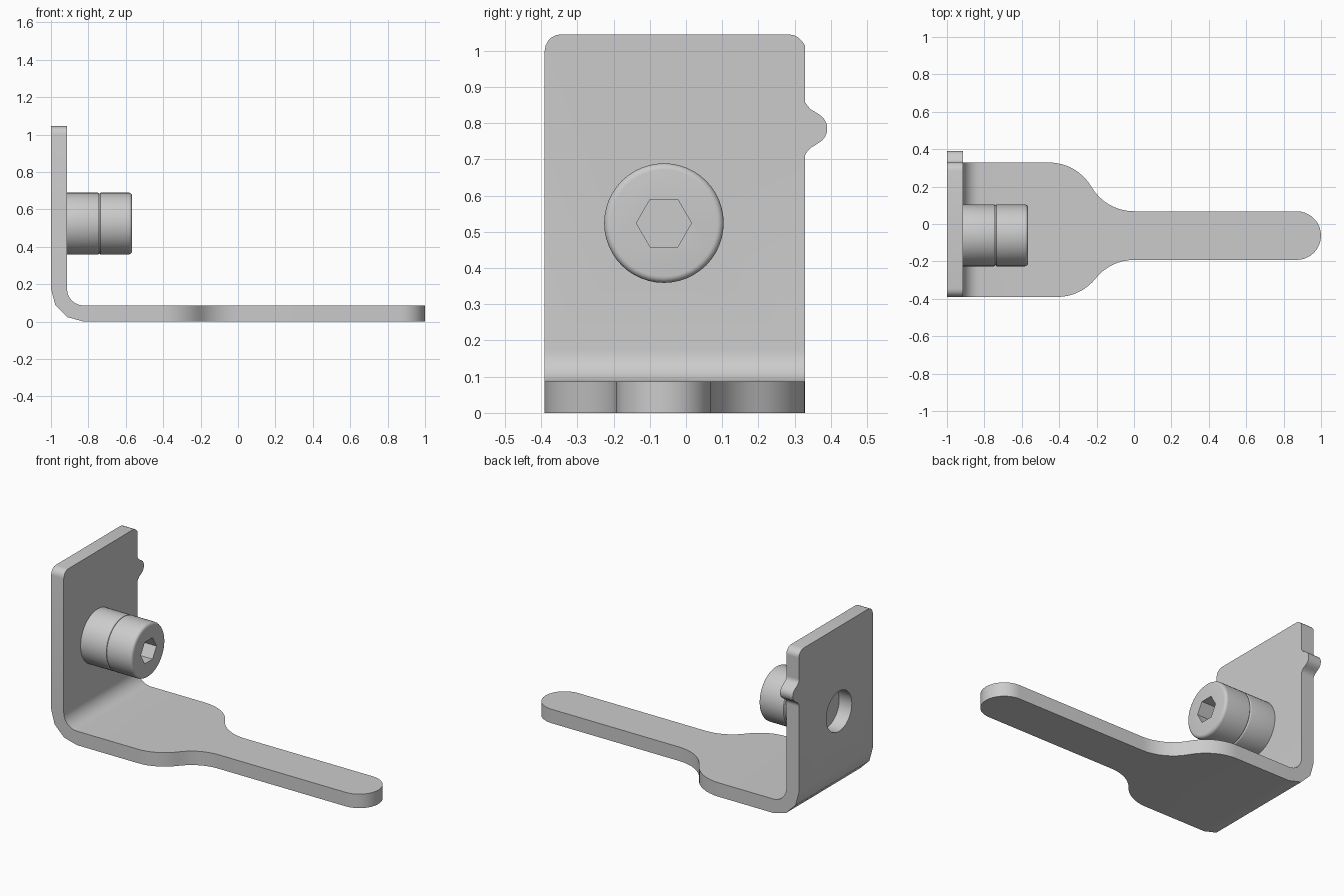
import bpy, bmesh
from math import sin, cos, radians, atan2, pi
from mathutils import Vector, Matrix

if "Cube" in bpy.data.objects:
    bpy.data.objects.remove(bpy.data.objects["Cube"])

AXIS_Y, AXIS_Z = -0.061, 0.524      # screw axis
Y0, Y1 = -0.39, 0.329               # plate sides
T = 0.086                           # sheet thickness
BEND_X, BEND_Z, BEND_R = -0.825, 0.175, 0.175


def arc(cx, cy, r, a0, a1, n):
    """Points along an arc, angles in degrees."""
    return [(cx + r * cos(radians(a0 + (a1 - a0) * i / n)),
             cy + r * sin(radians(a0 + (a1 - a0) * i / n))) for i in range(n + 1)]


def prism(bm, outline, place, depth):
    """Closed outline extruded by a vector."""
    face = bm.faces.new([bm.verts.new(place(u, v)) for u, v in outline])
    new = bmesh.ops.extrude_face_region(bm, geom=[face], use_keep_orig=True)["geom"]
    bmesh.ops.translate(bm, vec=depth,
                        verts=[g for g in new if isinstance(g, bmesh.types.BMVert)])


def finish(bm, name):
    bmesh.ops.recalc_face_normals(bm, faces=bm.faces)
    mesh = bpy.data.meshes.new(name)
    bm.to_mesh(mesh)
    bm.free()
    ob = bpy.data.objects.new(name, mesh)
    bpy.context.collection.objects.link(ob)
    return ob


def activate(ob):
    bpy.ops.object.select_all(action='DESELECT')
    ob.select_set(True)
    bpy.context.view_layer.objects.active = ob


def smooth(ob):
    activate(ob)
    bpy.ops.object.shade_smooth_by_angle(angle=radians(35))


def cut(ob, sides, radius, x0, x1):
    """Cut a regular hole along the screw axis."""
    bm = bmesh.new()
    ring = [(AXIS_Y + radius * cos(2 * pi * i / sides),
             AXIS_Z + radius * sin(2 * pi * i / sides)) for i in range(sides)]
    prism(bm, ring, lambda y, z: (x0, y, z), Vector((x1 - x0, 0, 0)))
    cutter = finish(bm, "hole_cutter")
    cutter.hide_render = True
    mod = ob.modifiers.new("hole", 'BOOLEAN')
    mod.operation, mod.object, mod.solver = 'DIFFERENCE', cutter, 'EXACT'
    activate(ob)
    bpy.ops.object.modifier_apply(modifier=mod.name)
    bpy.data.objects.remove(cutter)


def lathe(name, profile):
    """Revolve an (x, radius) profile around the screw axis."""
    bm = bmesh.new()
    vs = [bm.verts.new((x, AXIS_Y, AXIS_Z + r)) for x, r in profile]
    es = [bm.edges.new(p) for p in zip(vs, vs[1:])]
    bmesh.ops.spin(bm, geom=vs + es, cent=(0, AXIS_Y, AXIS_Z), axis=(1, 0, 0),
                   angle=2 * pi, steps=48)
    bmesh.ops.remove_doubles(bm, verts=bm.verts, dist=1e-5)
    # cap the two open ends
    bmesh.ops.holes_fill(bm, edges=[e for e in bm.edges if e.is_boundary], sides=0)
    return finish(bm, name)


def taper(side):
    """S-curve from the wide base to the narrow arm, along +x."""
    edge, slim, start = (Y0, -0.192, -0.41) if side < 0 else (Y1, 0.068, -0.455)
    dx, dy = -start, abs(edge - slim)
    a = 2 * atan2(dy, dx)
    r = dx / (2 * sin(a))
    a = a * 180 / pi
    first = arc(start, abs(edge) - r, r, 90, 90 - a, 8)
    off = abs(slim)
    second = arc(0, off + r, r, 270 - a, 270, 8)[1:]
    return [(x, side * y) for x, y in first + second]


# bracket: upright plate, bend and arm in one sheet
bm = bmesh.new()
tab = arc(0.37, 0.70, 0.041, 180, 110, 4) + arc(0.345, 0.785, 0.045, -60, 60, 8) \
    + arc(0.37, 0.87, 0.041, 250, 180, 4)
upright = [(Y0, BEND_Z), (Y1, BEND_Z)] + tab \
    + arc(Y1 - 0.045, 1.0, 0.045, 0, 90, 5) + arc(Y0 + 0.045, 1.0, 0.045, 90, 180, 5)
upright = [(Y1 if 0 < abs(y - Y1) < 0.003 else y, z) for y, z in upright]
prism(bm, upright, lambda y, z: (-1, y, z), Vector((T, 0, 0)))

bend = arc(BEND_X, BEND_Z, BEND_R, 180, 270, 3) \
    + arc(BEND_X, BEND_Z, BEND_R - T, 270, 180, 8)
prism(bm, bend, lambda x, z: (x, Y0, z), Vector((0, Y1 - Y0, 0)))

arm = [(BEND_X, Y0)] + taper(-1) + arc(0.87, -0.062, 0.13, -90, 90, 16) \
    + taper(1)[::-1] + [(BEND_X, Y1)]
prism(bm, arm, lambda x, y: (x, y, 0), Vector((0, 0, T)))

# weld the sections and drop the inner joint faces
bmesh.ops.remove_doubles(bm, verts=bm.verts, dist=1e-4)
joints = [f for f in bm.faces
          if all(abs(v.co.z - BEND_Z) < 1e-4 for v in f.verts)
          or all(abs(v.co.x - BEND_X) < 1e-4 for v in f.verts)]
bmesh.ops.delete(bm, geom=joints, context='FACES_ONLY')
bracket = finish(bm, "bracket")
cut(bracket, 32, 0.124, -1.1, -0.8)
smooth(bracket)

# spacer between plate and screw head
R, XA, XB, XC = 0.165, -1 + T, -0.742, -0.566
spacer = lathe("spacer", [(XA, R)] + [(x, r) for x, r in arc(XB - 0.008, R - 0.008, 0.008, 90, 0, 3)])
smooth(spacer)

# screw head with rounded rim and hex socket
head = lathe("screw_head", [(XB, R - 0.006), (XB + 0.006, R)]
             + arc(XC - 0.018, R - 0.018, 0.018, 90, 0, 5))
cut(head, 6, 0.076, XC - 0.09, XC + 0.05)
smooth(head)
